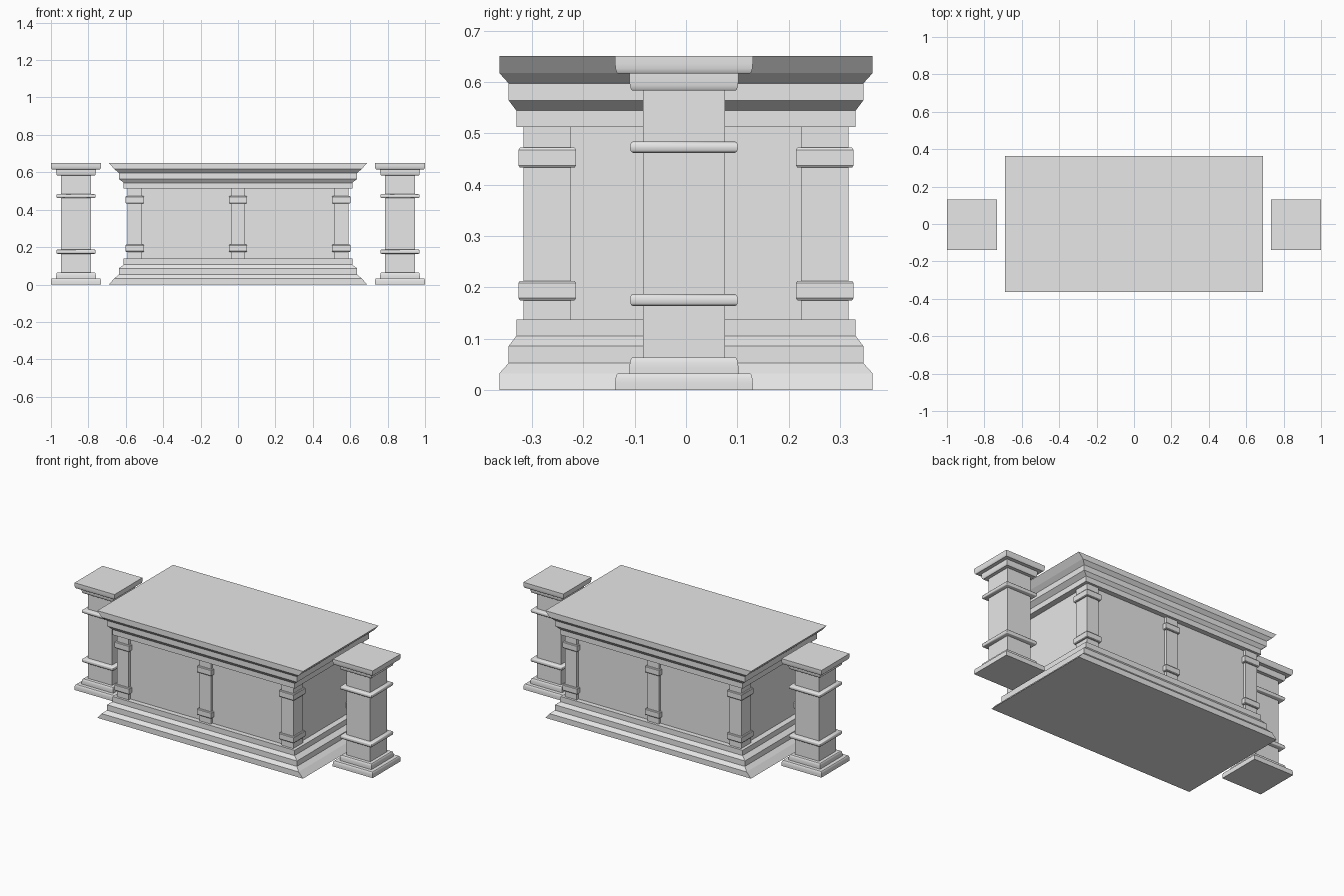
import bpy
import math

if "Cube" in bpy.data.objects:
    bpy.data.objects.remove(bpy.data.objects["Cube"], do_unlink=True)

stone = bpy.data.materials.new("light_grey_stone")
stone.use_nodes = True
GREY = (0.8, 0.8, 0.8, 1)
stone.diffuse_color = GREY
stone.node_tree.nodes["Principled BSDF"].inputs["Base Color"].default_value = GREY


def stack(name, rings, x=0, y=0, smooth=False):
    """Closed solid lofted through rectangles given as (half width, half depth, height)."""
    verts, faces = [], []
    for hx, hy, z in rings:
        verts += [(x + sx * hx, y + sy * hy, z)
                  for sx, sy in ((-1, -1), (1, -1), (1, 1), (-1, 1))]
    for r in range(len(rings) - 1):
        for i in range(4):
            a, b = r * 4 + i, r * 4 + (i + 1) % 4
            faces.append((a, b, b + 4, a + 4))
    n = len(verts)
    faces += [(3, 2, 1, 0), (n - 4, n - 3, n - 2, n - 1)]
    mesh = bpy.data.meshes.new(name)
    mesh.from_pydata(verts, [], faces)
    mesh.materials.append(stone)
    obj = bpy.data.objects.new(name, mesh)
    bpy.context.collection.objects.link(obj)
    if smooth:
        bpy.ops.object.select_all(action='DESELECT')
        obj.select_set(True)
        bpy.context.view_layer.objects.active = obj
        bpy.ops.object.shade_smooth_by_angle(angle=math.radians(35))
    return obj


def rounded(half, z0, z1, r_low, r_high, inset=0.006):
    """Square slab rings with rounded lower and upper edges."""
    rings = []
    steps = [math.radians(a) for a in (0, 30, 60, 90)]
    for t in steps if r_low else [steps[-1]]:
        h = half - inset * (1 - math.sin(t)) if r_low else half
        rings.append((h, h, z0 + r_low * (1 - math.cos(t))))
    for t in steps if r_high else [steps[0]]:
        h = half - inset * (1 - math.cos(t)) if r_high else half
        rings.append((h, h, z1 - r_high * (1 - math.sin(t))))
    return rings


# Main block: plain body with stepped plinth and cornice
stack("body", [(0.575, 0.30, 0.12), (0.575, 0.30, 0.53)])
plinth = [(0.69, 0.363, 0), (0.661, 0.363, 0.033), (0.637, 0.345, 0.053),
          (0.637, 0.345, 0.086), (0.611, 0.33, 0.106), (0.611, 0.33, 0.138)]
stack("plinth", plinth)
stack("cornice", [(hx, hy, 0.65 - z) for hx, hy, z in reversed(plinth)])


# Pilasters with a band near each end
def pilaster(name, x, y, hx, hy):
    stack(name, [(hx, hy, 0.13), (hx, hy, 0.52)], x, y)
    for label, z0, z1 in (("lower", 0.175, 0.213), ("upper", 0.433, 0.472)):
        ox, oy = hx + 0.01, hy + 0.01
        stack(f"{name}_{label}_band",
              [(ox - 0.003, oy - 0.003, z0), (ox, oy, z0 + 0.004),
               (ox, oy, z1 - 0.004), (ox - 0.003, oy - 0.003, z1)], x, y)


for face, sy in (("front", -1), ("back", 1)):
    pilaster(f"{face}_middle_pilaster", 0, sy * 0.295, 0.038, 0.02)
    for side, sx in (("left", 1), ("right", -1)):
        pilaster(f"{face}_{side}_corner_pilaster", sx * 0.552, sy * 0.27, 0.04, 0.046)

# Free-standing square columns at both ends
for side, sx in (("left", 1), ("right", -1)):
    parts = {
        "shaft": [(0.08, 0.08, 0.05), (0.08, 0.08, 0.6)],
        "base_slab": rounded(0.134, 0, 0.033, 0, 0.02),
        "base_step": rounded(0.106, 0.033, 0.064, 0, 0.02),
        "lower_ring": rounded(0.105, 0.164, 0.187, 0.01, 0.01),
        "upper_ring": rounded(0.105, 0.462, 0.484, 0.01, 0.01),
        "cap_step": rounded(0.106, 0.583, 0.616, 0.02, 0),
        "cap_slab": rounded(0.134, 0.616, 0.65, 0.02, 0),
    }
    for part, rings in parts.items():
        stack(f"{side}_column_{part}", rings, sx * 0.866, -0.004, part != "shaft")
